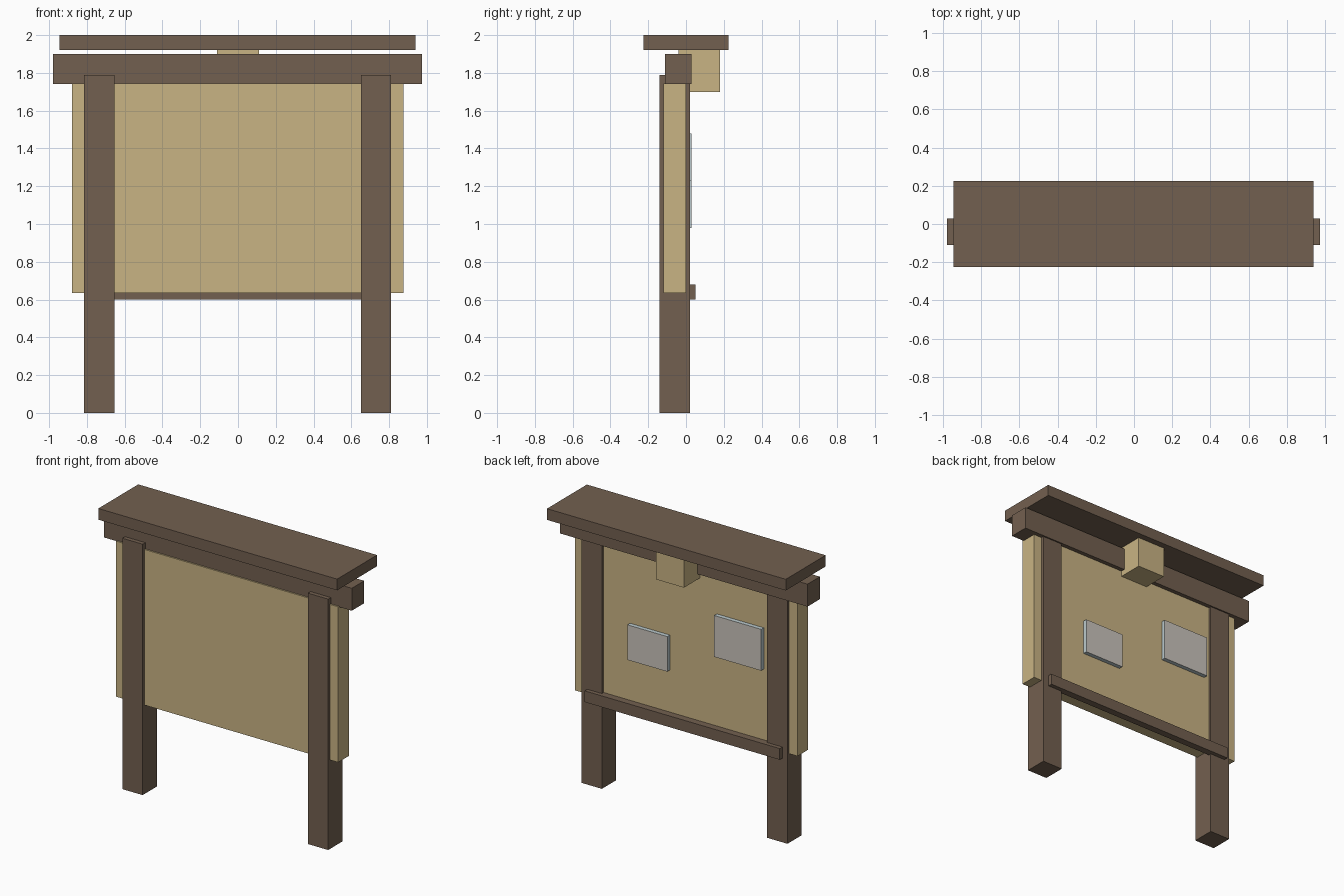
import bpy
import bmesh

cube = bpy.data.objects.get("Cube")
if cube:
    bpy.data.objects.remove(cube, do_unlink=True)


def material(name, color):
    m = bpy.data.materials.new(name)
    m.use_nodes = True
    m.diffuse_color = (*color, 1)
    m.node_tree.nodes["Principled BSDF"].inputs["Base Color"].default_value = (*color, 1)
    return m


dark_wood = material("dark_wood", (0.171, 0.117, 0.08))
pale_wood = material("pale_wood", (0.584, 0.456, 0.231))
paper = material("paper", (0.59, 0.55, 0.50))
paper_edge = material("paper_edge", (0.50, 0.59, 0.61))


def box(name, x, y, z, *mats):
    """Box from (min, max) ranges; a second material goes on the rim."""
    bm = bmesh.new()
    bmesh.ops.create_cube(bm, size=1)
    for v in bm.verts:
        v.co = [r[0] if c < 0 else r[1] for c, r in zip(v.co, (x, y, z))]
    bm.normal_update()
    if len(mats) > 1:
        for f in bm.faces:
            f.material_index = 0 if abs(f.normal.y) > 0.5 else 1
    mesh = bpy.data.meshes.new(name)
    bm.to_mesh(mesh)
    bm.free()
    for m in mats:
        mesh.materials.append(m)
    obj = bpy.data.objects.new(name, mesh)
    bpy.context.collection.objects.link(obj)
    return obj


# Posts
for side, cx in (("right", -0.735), ("left", 0.73)):
    box(side + "_post", (cx - 0.08, cx + 0.08), (-0.14, 0.02), (0, 1.79), dark_wood)

# Board, top beam and lower ledge
box("board", (-0.88, 0.875), (-0.12, 0), (0.635, 1.745), pale_wood)
box("top_beam", (-0.98, 0.975), (-0.11, 0.03), (1.74, 1.90), dark_wood)
box("ledge", (-0.775, 0.765), (0, 0.05), (0.60, 0.68), dark_wood)

# Roof slab carried by a block
box("roof", (-0.945, 0.94), (-0.225, 0.225), (1.92, 2), dark_wood)
box("roof_block", (-0.11, 0.11), (-0.04, 0.18), (1.70, 1.92), pale_wood)

# Notices pinned to the back
box("small_notice", (0.127, 0.442), (0, 0.03), (0.98, 1.23), paper, paper_edge)
box("large_notice", (-0.614, -0.244), (0, 0.03), (1.185, 1.48), paper, paper_edge)
